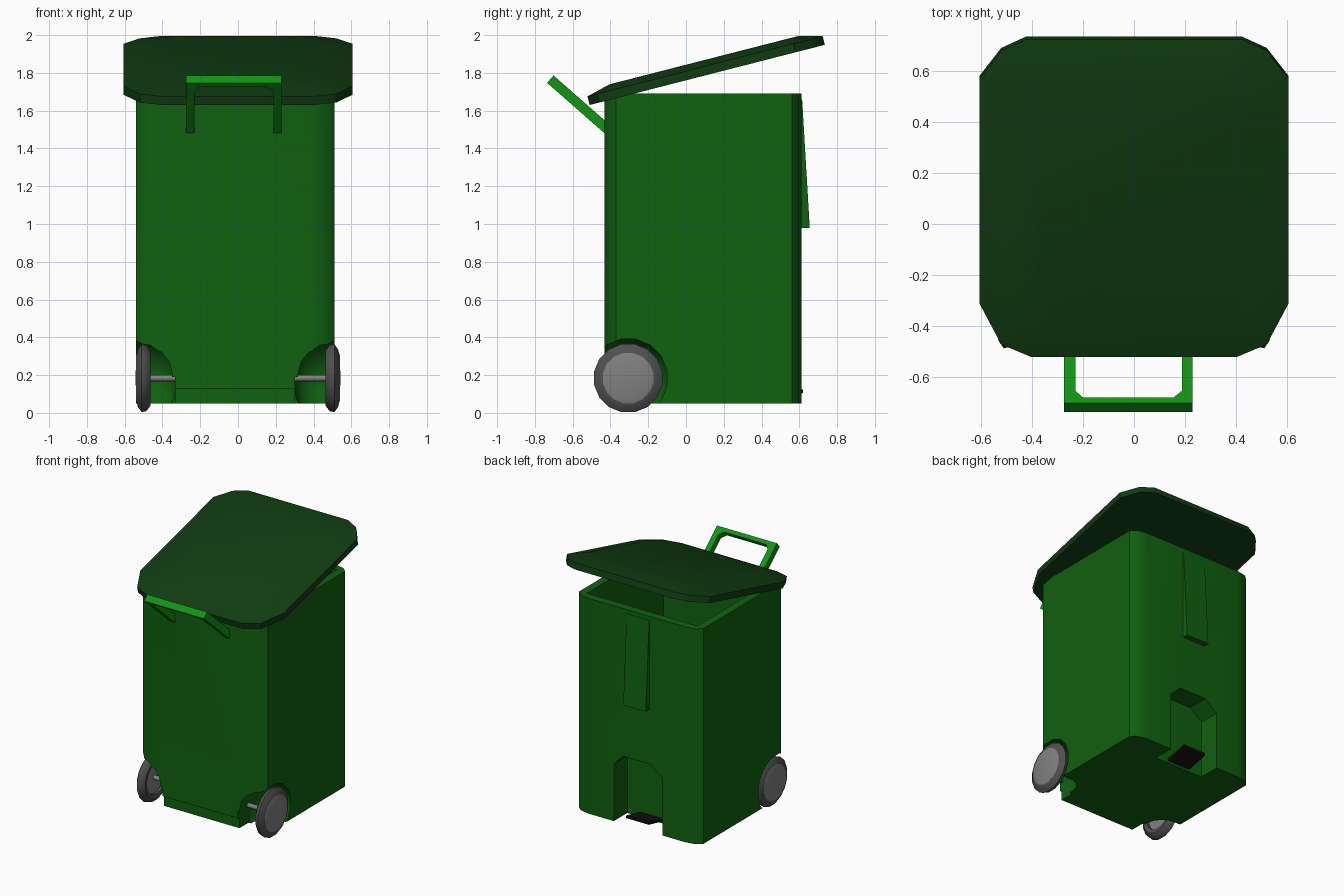
import bpy, bmesh, math

if "Cube" in bpy.data.objects:
    bpy.data.objects.remove(bpy.data.objects["Cube"])

def material(name, rgb):
    m = bpy.data.materials.new(name)
    m.diffuse_color = (*rgb, 1)
    m.use_nodes = True
    m.node_tree.nodes["Principled BSDF"].inputs["Base Color"].default_value = m.diffuse_color
    return m

BODY = material("body_green", (0.005, 0.12, 0.005))
LID = material("lid_green", (0.005, 0.045, 0.006))
GRIP = material("handle_green", (0.006, 0.30, 0.007))
BLACK = material("pedal_black", (0.006, 0.006, 0.006))
RUBBER = material("tyre_grey", (0.08, 0.08, 0.08))
HUB = material("hub_grey", (0.22, 0.22, 0.22))

def finish(name, bm, mat=None, smooth=None):
    bmesh.ops.remove_doubles(bm, verts=bm.verts, dist=1e-5)
    bmesh.ops.recalc_face_normals(bm, faces=bm.faces)
    me = bpy.data.meshes.new(name)
    bm.to_mesh(me)
    bm.free()
    ob = bpy.data.objects.new(name, me)
    bpy.context.collection.objects.link(ob)
    if mat:
        me.materials.append(mat)
    if smooth:
        smooth_object(ob, smooth)
    return ob

def smooth_object(ob, angle):
    bpy.ops.object.select_all(action='DESELECT')
    bpy.context.view_layer.objects.active = ob
    ob.select_set(True)
    bpy.ops.object.shade_smooth_by_angle(angle=math.radians(angle))

def loft(name, rings, mat=None, smooth=None):
    """Skin equal-length rings of points and cap both ends."""
    bm = bmesh.new()
    vs = [[bm.verts.new(p) for p in r] for r in rings]
    n = len(vs[0])
    for a, b in zip(vs, vs[1:]):
        for i in range(n):
            j = (i + 1) % n
            bm.faces.new((a[i], a[j], b[j], b[i]))
    bm.faces.new(vs[0])
    bm.faces.new(vs[-1])
    return finish(name, bm, mat, smooth)

def prism(name, pts, lo, hi, place, mat=None):
    return loft(name, [[place(u, v, w) for u, v in pts] for w in (lo, hi)], mat)

def along_x(u, v, w): return (w, u, v)
def along_y(u, v, w): return (u, w, v)
def along_z(u, v, w): return (u, v, w)

def rect(x0, x1, y0, y1):
    return [(x0, y0), (x1, y0), (x1, y1), (x0, y1)]

AXLE_Y, AXLE_Z = -0.306, 0.184

def spin(name, profile, cx, side, mat=None, smooth=None, n=16):
    """Revolve an (x, radius) profile around the axle line."""
    bm = bmesh.new()
    vs = []
    for k in range(n):
        t = 2 * math.pi * (k + 0.5) / n
        vs.append([bm.verts.new((cx + side * x, AXLE_Y + r * math.cos(t),
                                 AXLE_Z + r * math.sin(t))) for x, r in profile])
    for k in range(n):
        a, b = vs[k], vs[(k + 1) % n]
        for i in range(len(profile) - 1):
            bm.faces.new((a[i], a[i + 1], b[i + 1], b[i]))
    return finish(name, bm, mat, smooth)

def cut(ob, cutters):
    for c in cutters:
        m = ob.modifiers.new("cut", 'BOOLEAN')
        m.operation, m.solver, m.object = 'DIFFERENCE', 'EXACT', c
        bpy.context.view_layer.objects.active = ob
        bpy.ops.object.modifier_apply(modifier=m.name)
        bpy.data.objects.remove(c, do_unlink=True)

# Bin body with softened corners
MID = -0.015
half = [(0.41, -0.432), (0.485, -0.412), (0.525, -0.37),
        (0.525, 0.56), (0.485, 0.597), (0.41, 0.612)]
outline = [(MID + x, y) for x, y in half] + [(MID - x, y) for x, y in reversed(half)]
body = prism("bin_body", outline, 0.05, 1.69, along_z, BODY)

# Cavity, pedal recess, front step and wheel wells
cutters = [
    prism("cavity_cutter", rect(-0.48, 0.45, -0.37, 0.55), 0.62, 1.9, along_z),
    prism("recess_cutter", [(-0.23, -0.05), (0.18, -0.05), (0.18, 0.485), (0.1, 0.565),
                            (-0.13, 0.565), (-0.23, 0.485)], 0.45, 0.75, along_y),
    prism("step_cutter", rect(-0.36, 0.33, -0.05, 0.13), -0.6, -0.415, along_y)]
for s in (-1, 1):
    cutters.append(spin("well_cutter", [(0.7, 0), (0.7, 0.21), (0.45, 0.21), (0.39, 0.19),
                                        (0.35, 0.155), (0.322, 0.11), (0.315, 0)], MID, s))
    x0, x1 = sorted((MID + s * 0.318, MID + s * 0.7))
    cutters.append(prism("well_front_cutter", rect(x0, x1, -0.6, -0.306), -0.1, 0.19, along_z))
cut(body, cutters)
smooth_object(body, 36)

# Tilted lid with a slightly raised top
ang = math.atan(0.256)
co, si = math.cos(ang), math.sin(ang)
lid_half = [(0.4, 0), (0.52, 0.052), (0.605, 0.217), (0.605, 1.125), (0.52, 1.238), (0.42, 1.285)]
lid_pts = lid_half + [(-x, v) for x, v in reversed(lid_half)]

def lid_ring(h, k):
    ring = []
    for x, v in lid_pts:
        v = 0.642 + (v - 0.642) * k
        ring.append((x * k, -0.51 + v * co - h * si, 1.63 + v * si + h * co))
    return ring

loft("lid", [lid_ring(0, 1), lid_ring(0.047, 1), lid_ring(0.08, 0.8)], LID, 30)

# Pull handle sloping out from the front
a = math.radians(41.3)

def handle_place(x, u, w):
    return (x, -0.418 - u * math.cos(a) + w * math.sin(a),
            1.503 + u * math.sin(a) + w * math.cos(a))

prism("pull_handle", [(-0.275, -0.03), (-0.275, 0.4), (0.23, 0.4), (0.23, -0.03),
                      (0.188, -0.03), (0.188, 0.335), (0.155, 0.37), (-0.2, 0.37),
                      (-0.23, 0.335), (-0.23, -0.03)], -0.026, 0.026, handle_place, GRIP)

# Wedge plate and foot pedal on the back
prism("back_plate", [(0.60, 1.66), (0.615, 1.66), (0.655, 0.98), (0.60, 0.98)],
      -0.12, 0.07, along_x, BODY)
prism("foot_pedal", [(0.44, 0.065), (0.62, 0.105), (0.62, 0.125), (0.44, 0.085)],
      -0.12, 0.07, along_x, BLACK)

# Axle and wheels
spin("axle", [(-0.5, 0), (-0.5, 0.017), (0.5, 0.017), (0.5, 0)], 0, 1, HUB, 50, 10)
for s, tag in ((-1, "left"), (1, "right")):
    spin(tag + "_tyre", [(-0.03, 0.12), (-0.036, 0.15), (-0.015, 0.178), (0.01, 0.184),
                         (0.03, 0.155), (0.035, 0.135), (-0.01, 0.12), (-0.03, 0.12)],
         s * 0.5, s, RUBBER, 40)
    spin(tag + "_hub", [(-0.01, 0), (-0.01, 0.122), (0.035, 0.136), (0.04, 0.12), (0.042, 0)],
         s * 0.5, s, HUB, 30)
